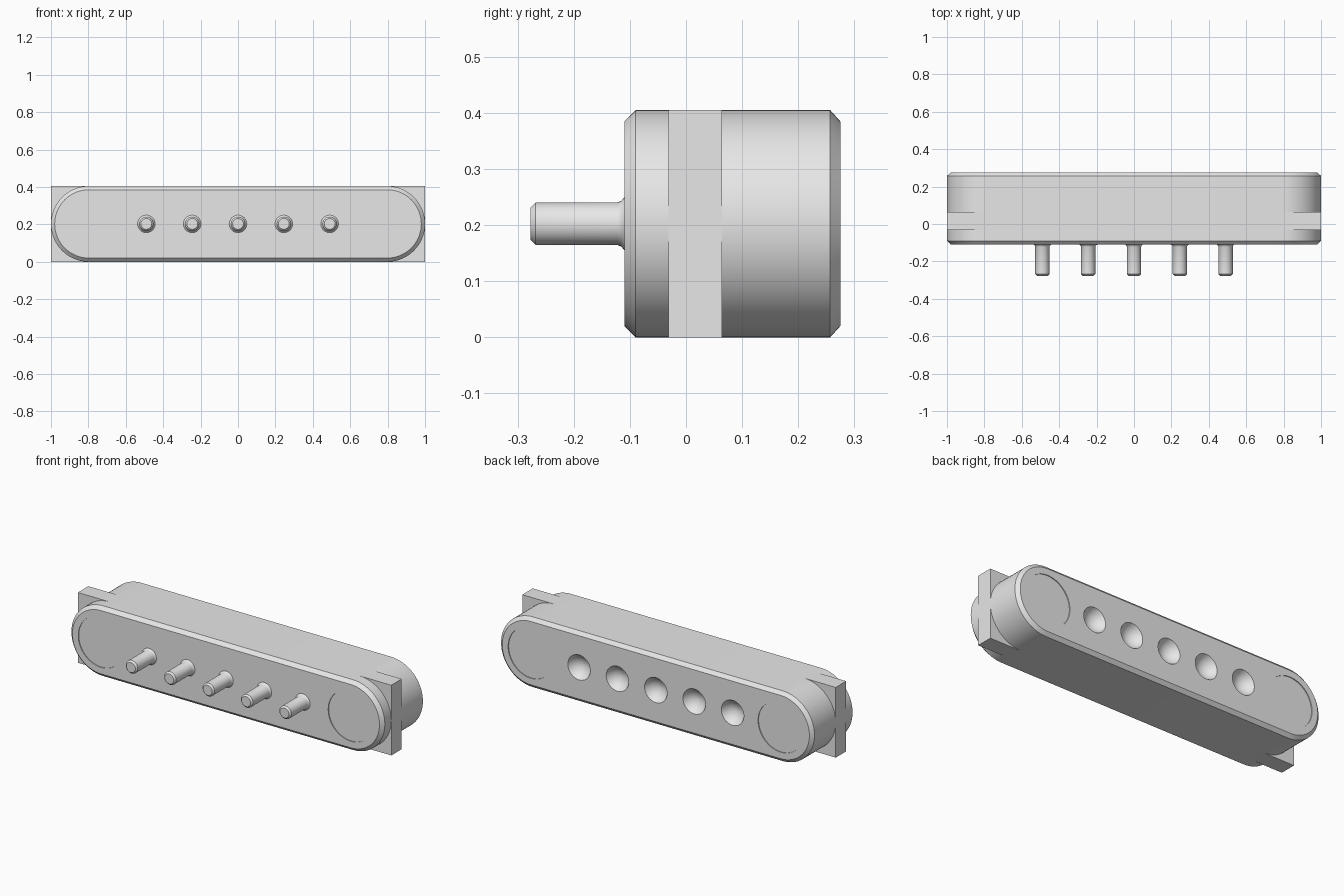
import bpy, bmesh, math

if "Cube" in bpy.data.objects:
    bpy.data.objects.remove(bpy.data.objects["Cube"])

R = 0.2025            # body end radius and centre height
EX = 1 - R            # x of the round end centres
FRONT, BACK = -0.11, 0.275

grey = bpy.data.materials.new("plain grey")
grey.diffuse_color = (0.8, 0.8, 0.8, 1)
grey.use_nodes = True
grey.node_tree.nodes["Principled BSDF"].inputs["Base Color"].default_value = grey.diffuse_color


def make(name, rings, poles=False):
    """Loft a closed solid through rings of points."""
    bm = bmesh.new()
    loops = [[bm.verts.new(p) for p in ring] for ring in rings]
    n = len(loops[0])
    for a, b in zip(loops, loops[1:]):
        for i in range(n):
            j = (i + 1) % n
            bm.faces.new((a[i], a[j], b[j], b[i]))
    bm.faces.new(loops[0])
    bm.faces.new(loops[-1])
    bmesh.ops.recalc_face_normals(bm, faces=bm.faces)
    mesh = bpy.data.meshes.new(name)
    bm.to_mesh(mesh)
    bm.free()
    mesh.materials.append(grey)
    obj = bpy.data.objects.new(name, mesh)
    bpy.context.collection.objects.link(obj)
    return obj


def lathe(name, x, profile, n=32):
    """Turn (radius, y) points around a y axis at x."""
    turn = [2 * math.pi * i / n for i in range(n)]
    return make(name, [[(x + r * math.cos(a), y, R + r * math.sin(a)) for a in turn]
                       for r, y in profile])


def stadium(inset, y, n=32):
    """Outline with two round ends."""
    pts = []
    for side, start in ((1, -math.pi / 2), (-1, math.pi / 2)):
        for i in range(n + 1):
            a = start + math.pi * i / n
            pts.append((side * EX + (R - inset) * math.cos(a), y, R + (R - inset) * math.sin(a)))
    return pts


def smooth(obj):
    bpy.ops.object.select_all(action='DESELECT')
    obj.select_set(True)
    bpy.context.view_layer.objects.active = obj
    bpy.ops.object.shade_smooth_by_angle(angle=math.radians(30))


# Chamfered housing
body = make("housing", [stadium(0.02, FRONT), stadium(0, FRONT + 0.02),
                        stadium(0, BACK - 0.018), stadium(0.02, BACK)])

# Shallow round recesses on both faces, and solder cups on the back
pin_x = [0.245 * i for i in range(-2, 3)]
cutters = []
for s in (-1, 1):
    for y in (FRONT, BACK):
        cutters.append(lathe("recess_cutter", s * EX, [(0.145, y - 0.005), (0.145, y + 0.005)], 64))
for x in pin_x:
    cutters.append(lathe("cup_cutter", x, [(0.072, BACK + 0.02), (0.072, BACK), (0.061, BACK - 0.02),
                                           (0.044, BACK - 0.036), (0.022, BACK - 0.047),
                                           (0.004, BACK - 0.05)]))
bpy.context.view_layer.objects.active = body
for c in cutters:
    c.hide_render = True
    mod = body.modifiers.new("cut", 'BOOLEAN')
    mod.operation = 'DIFFERENCE'
    mod.solver = 'EXACT'
    mod.object = c
    bpy.ops.object.modifier_apply(modifier=mod.name)
for c in cutters:
    bpy.data.objects.remove(c)
smooth(body)

# Contact pins with a flared foot and chamfered tip
for x in pin_x:
    smooth(lathe("contact_pin", x, [(0.029, -0.277), (0.038, -0.268), (0.038, -0.122),
                                    (0.041, -0.115), (0.047, FRONT), (0.047, FRONT + 0.01)]))

# Square mounting flanges at both ends
for s, name in ((-1, "left_flange"), (1, "right_flange")):
    make(name, [[(s * x, y, z) for x, z in ((EX, 0), (1, 0), (1, 2 * R), (EX, 2 * R))]
                for y in (-0.031, 0.064)])
